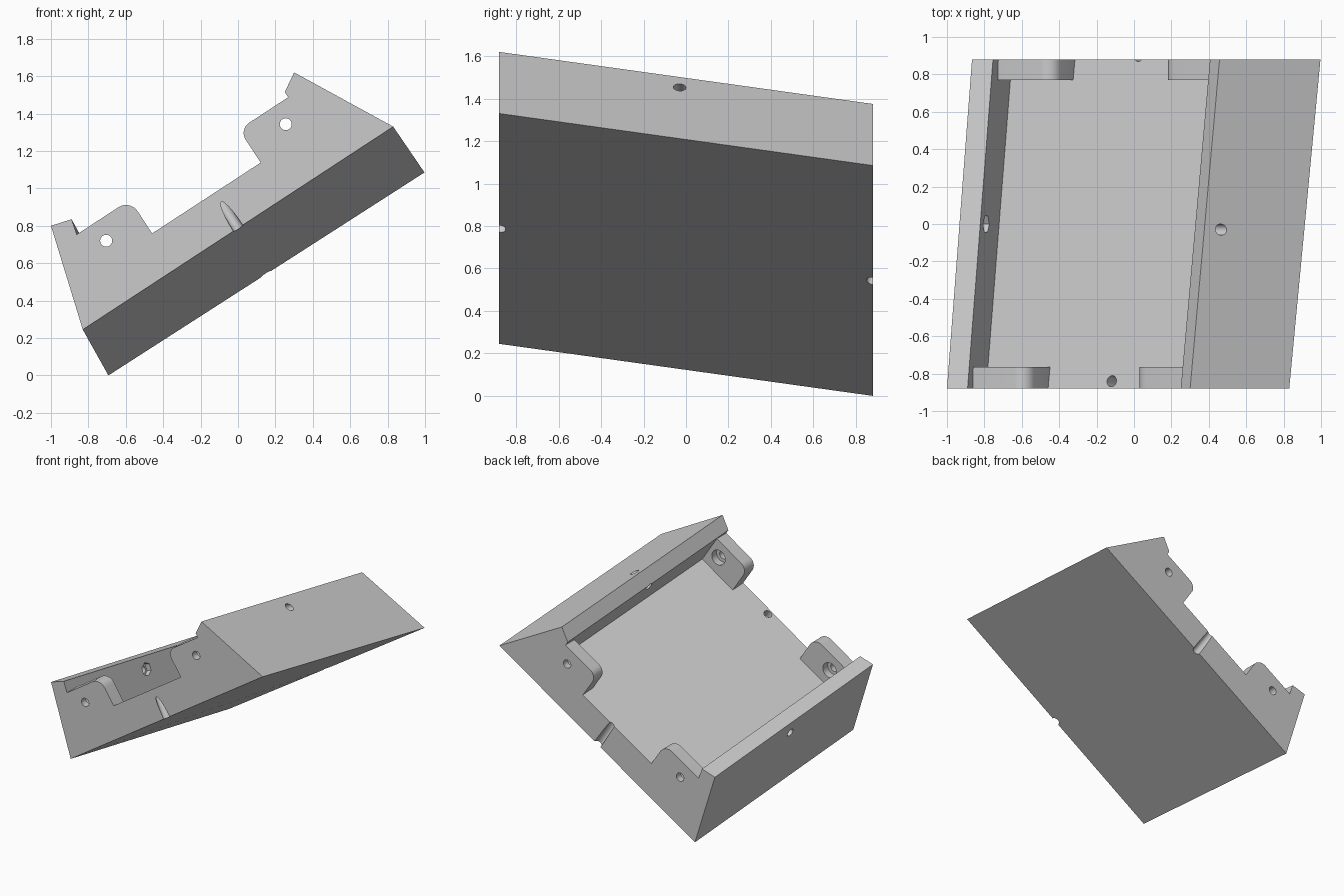
import bpy, bmesh, math
from mathutils import Vector

if "Cube" in bpy.data.objects:
    bpy.data.objects.remove(bpy.data.objects["Cube"])

Y = 0.88


def skew(x, z, y):
    # cross-section drifts right and down from front to back
    t = (y + Y) / (2 * Y)
    return x + t * (0.152 + 0.018 * x), z - 0.245 * t


def loft(name, pts, y0, y1, s0, s1):
    # solid between two copies of a profile, skewed as at depths s0 and s1
    bm = bmesh.new()
    rings = []
    for y, s in ((y0, s0), (y1, s1)):
        ring = []
        for x, z in pts:
            px, pz = skew(x, z, s)
            ring.append(bm.verts.new((px, y, pz)))
        rings.append(ring)
    a, b = rings
    n = len(pts)
    bm.faces.new(a)
    bm.faces.new(b[::-1])
    for i in range(n):
        j = (i + 1) % n
        bm.faces.new((a[i], b[i], b[j], a[j]))
    bmesh.ops.recalc_face_normals(bm, faces=bm.faces)
    me = bpy.data.meshes.new(name)
    bm.to_mesh(me)
    bm.free()
    ob = bpy.data.objects.new(name, me)
    bpy.context.collection.objects.link(ob)
    return ob


def rod(p, q, r, n=32):
    p, q = Vector(p), Vector(q)
    d = q - p
    bpy.ops.mesh.primitive_cylinder_add(vertices=n, radius=r, depth=d.length, location=(p + q) / 2)
    ob = bpy.context.object
    ob.name = "hole_cutter"
    ob.rotation_euler = d.to_track_quat('Z', 'Y').to_euler()
    ob.hide_render = True
    return ob


def combine(body, other, op):
    m = body.modifiers.new(op, 'BOOLEAN')
    m.operation, m.solver, m.object = op, 'EXACT', other
    bpy.context.view_layer.update()
    bpy.context.view_layer.objects.active = body
    bpy.ops.object.modifier_apply(modifier=m.name)
    bpy.data.objects.remove(other)


def rounded(a, c, b, r, n=8):
    # arc rounding the square corner c between points a and b
    a, b, c = Vector(a), Vector(b), Vector(c)
    u, v = (a - c).normalized() * r, (b - c).normalized() * r
    o = c + u + v
    return [tuple(o - v * math.cos(k * math.pi / 2 / n) - u * math.sin(k * math.pi / 2 / n))
            for k in range(n + 1)]


# tray body: floor with two end walls
tray = loft("tray", [(-0.83, 0.245), (0.83, 1.33), (0.30, 1.62), (0.25, 1.515),
                     (0.385, 1.31), (-0.79, 0.543), (-0.89, 0.835), (-1.0, 0.80)],
            -Y, Y, -Y, Y)

# corner tabs, embedded in floor and walls
left = [(-0.91, 0.722)] + rounded((-0.86, 0.755), (-0.577, 0.94), (-0.46, 0.76), 0.075)[::-1] \
    + [(-0.46, 0.76), (-0.42, 0.70), (-0.83, 0.46)]
right = [(0.32, 1.521)] + rounded((0.268, 1.487), (0.005, 1.315), (0.12, 1.14), 0.065)[::-1] \
    + [(0.12, 1.14), (0.155, 1.085), (0.45, 1.29)]
left[1:10] = left[1:10][::-1]
right[1:10] = right[1:10][::-1]
for pts in (left, right):
    combine(tray, loft("tab", pts, -Y, -0.765, -Y, -Y), 'UNION')
    combine(tray, loft("tab", pts, 0.77, Y, Y, Y), 'UNION')

# screw holes with counterbores on the inner side of each tab
cutters = []
for x, z in ((-0.705, 0.72), (0.255, 1.343)):
    for s in (-1, 1):
        px, pz = skew(x, z, s * Y)
        cutters.append(rod((px, s * 0.95, pz), (px, s * 0.70, pz), 0.032))
        cutters.append(rod((px, s * 0.825, pz), (px, s * 0.70, pz), 0.058))

# holes through the end walls, with hexagonal recess inside
cutters.append(rod((-1.05, 0, 0.52), (-0.70, 0, 0.655), 0.03))
cutters.append(rod((-0.825, 0, 0.607), (-0.70, 0, 0.655), 0.05, 6))
cutters.append(rod((0.25, -0.03, 1.315), (0.57, -0.03, 1.52), 0.03))

# grooves along the floor normal at the front and back edges
for p, q in (((-0.12, -0.84, 0.975), (0.005, -0.88, 0.78)),
             ((0.02, 0.90, 0.735), (0.15, 0.88, 0.54))):
    p, q = Vector(p), Vector(q)
    d = (q - p) * 0.4
    cutters.append(rod(p - d, q + d, 0.03))

for c in cutters:
    combine(tray, c, 'DIFFERENCE')

bpy.ops.object.select_all(action='DESELECT')
tray.select_set(True)
bpy.context.view_layer.objects.active = tray
bpy.ops.object.shade_smooth_by_angle(angle=math.radians(25))
